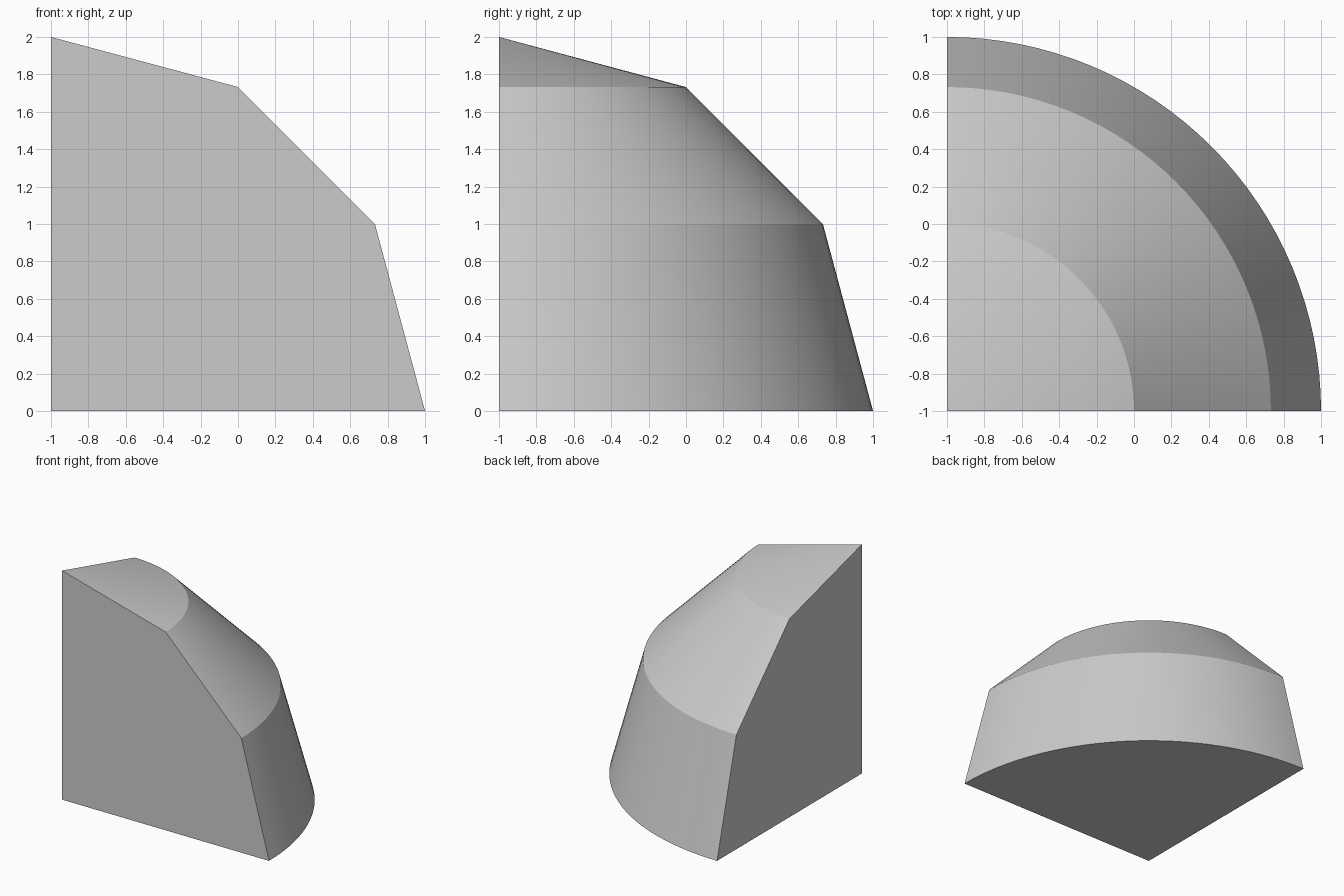
import bpy, bmesh
from math import sin, cos, radians, pi
from mathutils import Vector

cube = bpy.data.objects.get("Cube")
if cube:
    bpy.data.objects.remove(cube, do_unlink=True)

RADIUS = 2.0
SEGMENTS = 32
CORNER = Vector((-1, -1, 0))

# Plain grey material
grey = bpy.data.materials.new("plain grey")
grey.use_nodes = True
colour = (0.6, 0.6, 0.6, 1)
grey.diffuse_color = colour
grey.node_tree.nodes["Principled BSDF"].inputs["Base Color"].default_value = colour

# Quarter profile: corner, then four points stepping from base to apex
bm = bmesh.new()
profile = [bm.verts.new(CORNER)]
for step in range(4):
    a = radians(30 * step)
    profile.append(bm.verts.new(CORNER + Vector((cos(a), 0, sin(a))) * RADIUS))
front = bm.faces.new(profile)

# Sweep the profile a quarter turn about the upright edge, keeping both end walls
bmesh.ops.spin(bm, geom=[front] + front.edges[:] + front.verts[:], cent=CORNER,
               axis=(0, 0, 1), angle=pi / 2, steps=SEGMENTS, use_duplicate=False)
bmesh.ops.remove_doubles(bm, verts=bm.verts[:], dist=0.0001)
bmesh.ops.dissolve_degenerate(bm, dist=0.0001, edges=bm.edges[:])

# Remove walls left inside the sweep and restore the front wall
def is_inner_wall(f):
    c = f.calc_center_median() - CORNER
    upright = abs(f.normal.z) < 0.001
    return upright and abs(f.normal.dot(c)) < 0.001 and c.x > 0.01 and c.y > 0.01

bmesh.ops.delete(bm, geom=[f for f in bm.faces if is_inner_wall(f)], context='FACES')
bmesh.ops.holes_fill(bm, edges=[e for e in bm.edges if e.is_boundary], sides=0)
bmesh.ops.recalc_face_normals(bm, faces=bm.faces[:])

mesh = bpy.data.meshes.new("faceted_dome_quarter")
bm.to_mesh(mesh)
bm.free()
mesh.materials.append(grey)
dome = bpy.data.objects.new("faceted_dome_quarter", mesh)
bpy.context.collection.objects.link(dome)

# Smooth around the sweep, sharp between the bands and walls
bpy.ops.object.select_all(action='DESELECT')
dome.select_set(True)
bpy.context.view_layer.objects.active = dome
bpy.ops.object.shade_smooth_by_angle(angle=radians(20))
